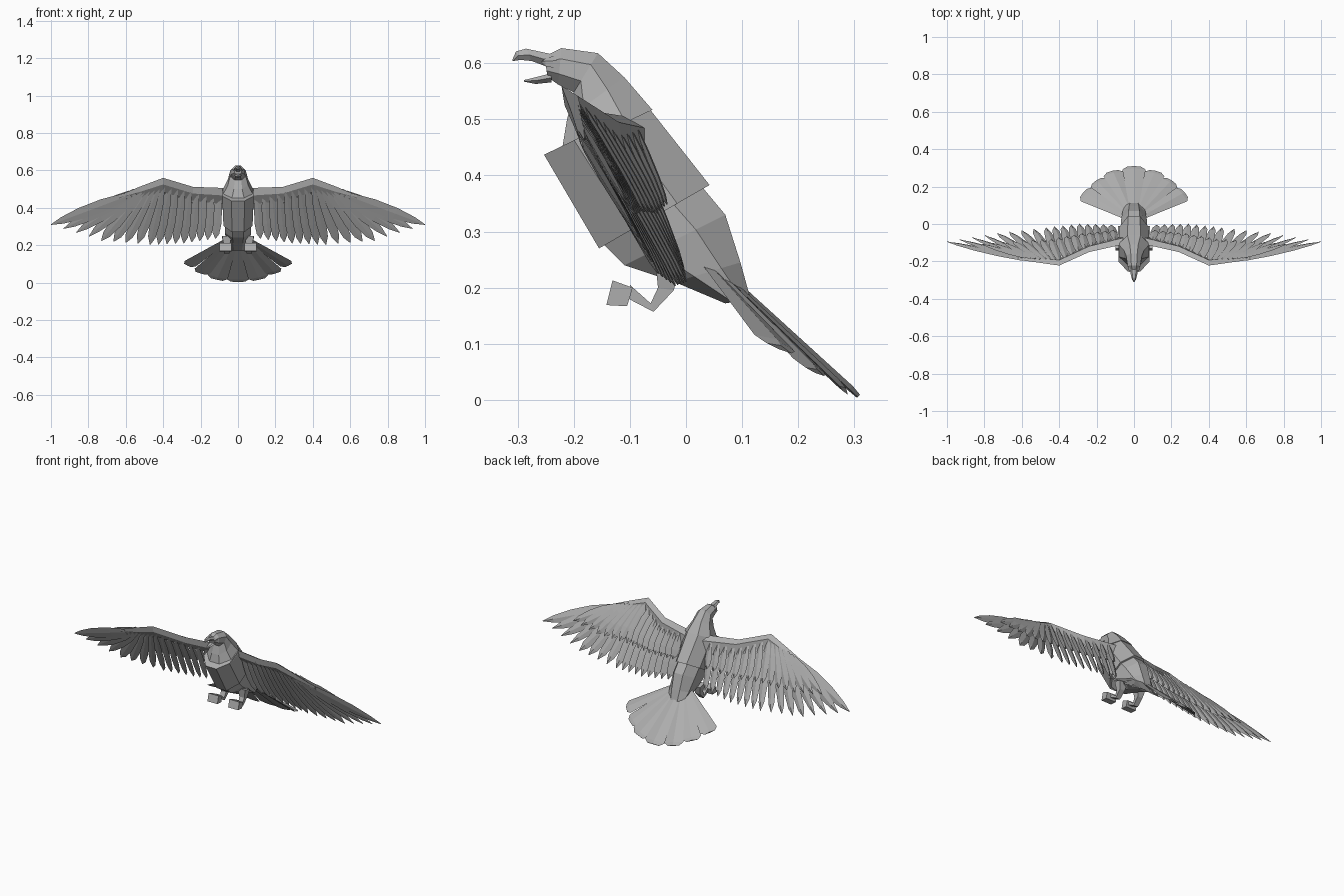
import bpy, bmesh, math
from mathutils import Vector, Matrix

if "Cube" in bpy.data.objects:
    bpy.data.objects.remove(bpy.data.objects["Cube"])

GREY = bpy.data.materials.new("mid_grey")
GREY.diffuse_color = (.42, .42, .42, 1)
GREY.use_nodes = True
GREY.node_tree.nodes["Principled BSDF"].inputs["Base Color"].default_value = GREY.diffuse_color

def finish(name, bm, mirror=False):
    bmesh.ops.recalc_face_normals(bm, faces=bm.faces)
    me = bpy.data.meshes.new(name)
    bm.to_mesh(me)
    bm.free()
    me.materials.append(GREY)
    ob = bpy.data.objects.new(name, me)
    bpy.context.collection.objects.link(ob)
    if mirror:
        ob.modifiers.new("mirror", 'MIRROR').use_mirror_merge = False
    return ob

def loft(bm, rings):
    rows = [[bm.verts.new(p) for p in r] for r in rings]
    n = len(rows[0])
    for a, b in zip(rows, rows[1:]):
        for i in range(n):
            j = (i + 1) % n
            bm.faces.new((a[i], a[j], b[j], b[i]))
    bm.faces.new(rows[0][::-1])
    bm.faces.new(rows[-1])

def oval(front, back, w, n=8, x=0):
    """Ring between two side-view (y, z) points with half width w."""
    f, b = Vector((x, *front)), Vector((x, *back))
    c, h, k = (f + b) / 2, (f - b) / 2, 1 / math.cos(math.pi / n)
    out = []
    for i in range(n):
        t = (i + .5) * 2 * math.pi / n
        out.append(c + h * math.cos(t) * k + Vector((w * math.sin(t) * k, 0, 0)))
    return out

def shell(name, sections):
    bm = bmesh.new()
    loft(bm, [oval(*s) for s in sections])
    return finish(name, bm)

def along(keys, u):
    t = u * (len(keys) - 1)
    i = min(int(t), len(keys) - 2)
    return Vector(keys[i]).lerp(Vector(keys[i + 1]), t - i)

WING = [(0, .4), (.3, .85), (.65, 1), (.88, .72), (1, .06)]
TIP = [(0, .6), (.3, 1), (.6, .95), (.85, .55), (1, .04)]
TAIL = [(0, .3), (.94, 1), (1, .6)]

def feather(bm, a, b, w, up, tilt=0, h=.004, profile=WING):
    d = (b - a).normalized()
    s = d.cross(up).normalized()
    n = s.cross(d)
    rot = Matrix.Rotation(tilt, 3, d)
    s, n = rot @ s, rot @ n
    rings = []
    for t, k in profile:
        c = a.lerp(b, t)
        rings.append([c + s * w * k / 2, c + n * h * (.4 + k), c - s * w * k / 2, c - n * h * k * .5])
    loft(bm, rings)

# Body: overlapping shells from head to rump
shell("head_and_neck", [
    ((-.247, .576), (-.252, .612), .018),
    ((-.228, .562), (-.222, .627), .034),
    ((-.20, .548), (-.157, .618), .042),
    ((-.212, .50), (-.11, .575), .054),
    ((-.222, .44), (-.06, .517), .084)])
shell("torso", [
    ((-.253, .437), (-.07, .525), .084),
    ((-.155, .27), (.042, .383), .078)])
shell("rump", [
    ((-.16, .29), (.02, .39), .07),
    ((-.11, .24), (.07, .33), .07),
    ((-.02, .21), (.097, .245), .062),
    ((.07, .172), (.115, .18), .05)])

# Beak: hooked upper and small lower part
bm = bmesh.new()
loft(bm, [oval(*s, n=6) for s in [
    ((-.243, .592), (-.243, .617), .02), ((-.275, .604), (-.285, .626), .013),
    ((-.296, .606), (-.303, .621), .008), ((-.307, .604), (-.31, .605), .002)]])
finish("upper_beak", bm)
bm = bmesh.new()
loft(bm, [oval(*s, n=6) for s in [
    ((-.24, .566), (-.24, .582), .017), ((-.268, .563), (-.268, .575), .012),
    ((-.288, .567), (-.289, .57), .003)]])
finish("lower_beak", bm)

# Brow ridges
bm = bmesh.new()
feather(bm, Vector((.03, -.2, .603)), Vector((.022, -.257, .602)), .022, Vector((1, 0, .4)))
finish("brow", bm, True)

# Wing arm: shoulder, wrist, hand
bm = bmesh.new()
rings = []
for lead, k, t in [((.04, -.105, .505), .1, .022), ((.24, -.15, .512), .085, .02),
                   ((.4, -.222, .56), .085, .018), ((.52, -.205, .515), .07, .013),
                   ((.635, -.19, .468), .03, .005)]:
    L, c, n = Vector(lead), Vector((0, .45, -.89)), Vector((0, .89, .45))
    rings.append([L, L + c * k * .35 + n * t, L + c * k, L + c * k * .4 - n * t * .6])
loft(bm, rings)
finish("wing_arm", bm, True)

# Flight feathers and coverts, tilted like louvres
roots = [(.1, -.1, .475), (.26, -.152, .485), (.4, -.208, .525), (.5, -.2, .5), (.6, -.188, .46)]
tips = [(.12, -.005, .235), (.29, 0, .21), (.47, -.02, .203), (.73, -.05, .225), (1.0, -.095, .31)]
bm, bc = bmesh.new(), bmesh.new()
N = 17
for i in range(N):
    u = i / (N - 1)
    a, b = along(roots, u), along(tips, u)
    up = Vector((1, 0, 0)).cross(b - a).normalized()
    prof = TIP if u > .75 else WING
    feather(bm, a, b, .05 + .02 * u * u, up, -.2, .005, prof)
    off = up * .014
    if i < N - 1:
        feather(bc, a + off, a.lerp(b, .55 + .12 * u) + off, .048 + .012 * u, up, -.2, .005, prof)
finish("flight_feathers", bm, True)
finish("covert_feathers", bc, True)

# Tail fan
bm = bmesh.new()
up = Vector((0, .7, .7))
feather(bm, Vector((0, .06, .235)), Vector((0, .306, .005)), .125, up, 0, .006, TAIL)
for sx in (1, -1):
    for k, (x, y, z) in enumerate([(.115, .281, .017), (.2, .23, .05), (.27, .166, .092)]):
        a = Vector((sx * (.012 + .012 * k), .055 - .01 * k, .235 + .004 * k))
        feather(bm, a, Vector((sx * x, y, z)), .112 - .007 * k, up + Vector((sx * .25 * k, 0, 0)),
                0, .006, TAIL)
finish("tail_fan", bm)

# Legs with block feet
bm = bmesh.new()
loft(bm, [oval(f, b, w, 4, .06) for f, b, w in [
    ((-.055, .25), (-.01, .24), .025), ((-.05, .2), (-.022, .195), .016),
    ((-.063, .172), (-.058, .157), .014), ((-.1, .205), (-.102, .18), .014)]])
finish("leg", bm, True)
bm = bmesh.new()
side = [(-.142, .169), (-.105, .167), (-.095, .2), (-.131, .213)]
loft(bm, [[(x, y, z) for y, z in side] for x in (.035, .1)])
finish("foot", bm, True)
